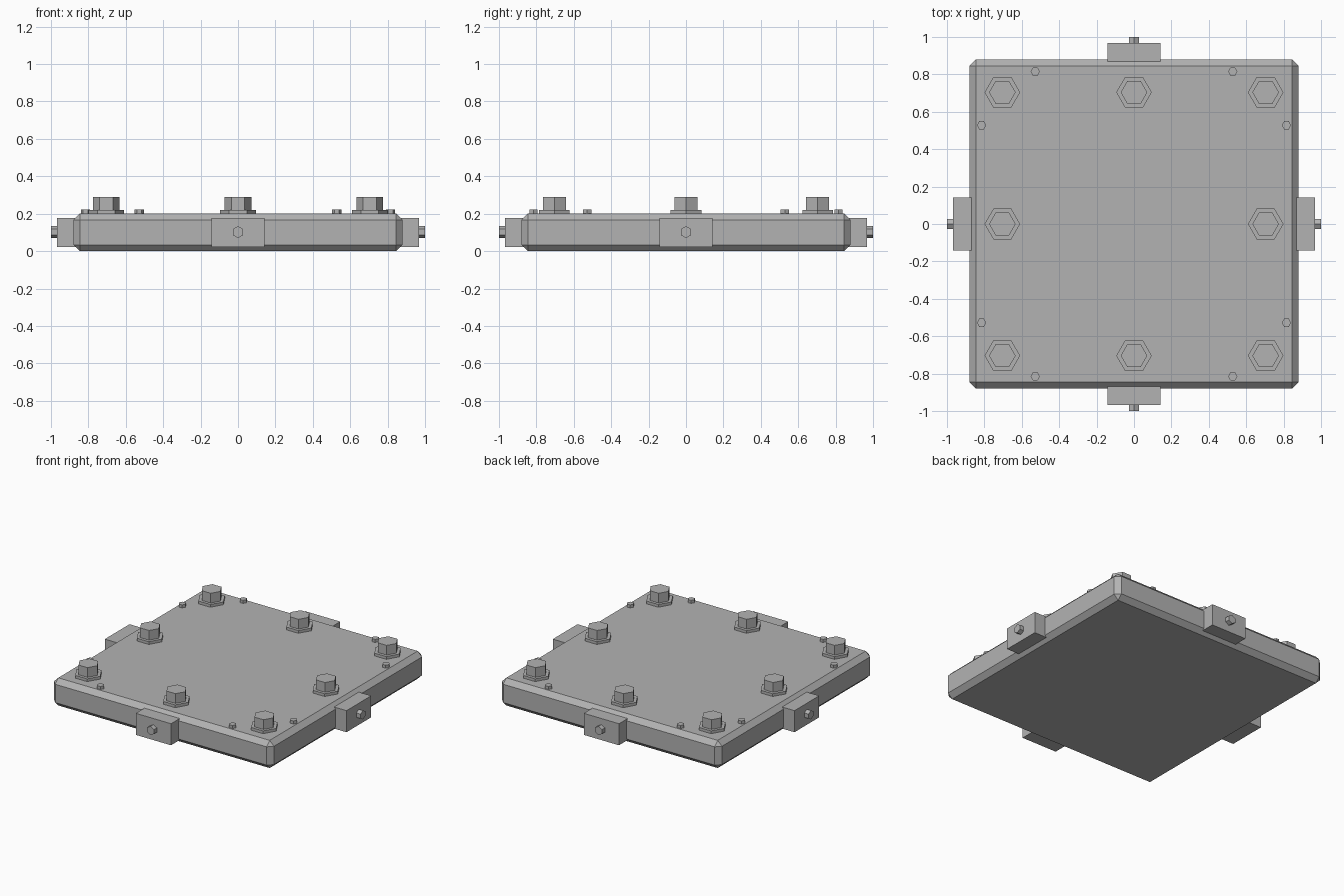
import bpy
import bmesh
from math import pi
from mathutils import Matrix, Vector

cube = bpy.data.objects.get("Cube")
if cube:
    bpy.data.objects.remove(cube, do_unlink=True)

# Single bare metal colour
GREY = (0.45, 0.45, 0.45, 1.0)
metal = bpy.data.materials.new("grey_metal")
metal.use_nodes = True
metal.diffuse_color = GREY
metal.node_tree.nodes["Principled BSDF"].inputs["Base Color"].default_value = GREY


def finish(bm, name):
    mesh = bpy.data.meshes.new(name)
    bm.to_mesh(mesh)
    bm.free()
    mesh.materials.append(metal)
    obj = bpy.data.objects.new(name, mesh)
    bpy.context.collection.objects.link(obj)
    return obj


def box(name, low, high, turn=Matrix(), chamfer=0):
    low, high = Vector(low), Vector(high)
    bm = bmesh.new()
    place = Matrix.Translation((low + high) / 2) @ Matrix.Diagonal((*(high - low), 1))
    bmesh.ops.create_cube(bm, size=1, matrix=turn @ place)
    if chamfer:
        bmesh.ops.bevel(bm, geom=bm.edges[:], offset=chamfer, segments=1,
                        profile=0.5, affect='EDGES')
    return finish(bm, name)


def hexagon(name, radius, depth, matrix):
    """Six-sided prism with a corner on local x, rising from local z = 0."""
    bm = bmesh.new()
    spin = Matrix.Rotation(pi / 2, 4, 'Z')
    bmesh.ops.create_cone(bm, cap_ends=True, segments=6, radius1=radius,
                          radius2=radius, depth=depth,
                          matrix=matrix @ Matrix.Translation((0, 0, depth / 2)) @ spin)
    # Put a corner on local x whatever the primitive's start angle
    local = matrix.inverted()
    if min(abs((local @ v.co).y) for v in bm.verts) > radius * 0.1:
        bmesh.ops.rotate(bm, verts=bm.verts, cent=matrix.translation,
                         matrix=Matrix.Rotation(pi / 6, 3, matrix.col[2].to_3d()))
    return finish(bm, name)


TOP = 0.2

# Chamfered base slab
box("base_plate", (-0.88, -0.88, 0), (0.88, 0.88, TOP), chamfer=0.034)

# Large bolts with hexagonal washers around the border
for x in (-1, 0, 1):
    for y in (-1, 0, 1):
        if x or y:
            spot = Matrix.Translation((x * 0.704, y * 0.704, TOP))
            hexagon("bolt_washer", 0.095, 0.02, spot)
            hexagon("bolt_head", 0.071, 0.09, spot)

# Small rivets, two near each edge
for a in (-0.815, 0.815):
    for b in (-0.528, 0.528):
        for x, y in ((a, b), (b, a)):
            hexagon("rivet", 0.025, 0.022, Matrix.Translation((x, y, TOP)))

# Clamp block and pin on each of the four sides
for i in range(4):
    turn = Matrix.Rotation(i * pi / 2, 4, 'Z')
    box("side_block", (-0.141, -0.967, 0.022), (0.141, -0.86, 0.178), turn)
    outward = Matrix.Rotation(pi / 2, 4, 'X') @ Matrix.Rotation(pi / 2, 4, 'Z')
    hexagon("side_pin", 0.032, 0.05,
            turn @ Matrix.Translation((0, -0.95, 0.102)) @ outward)
